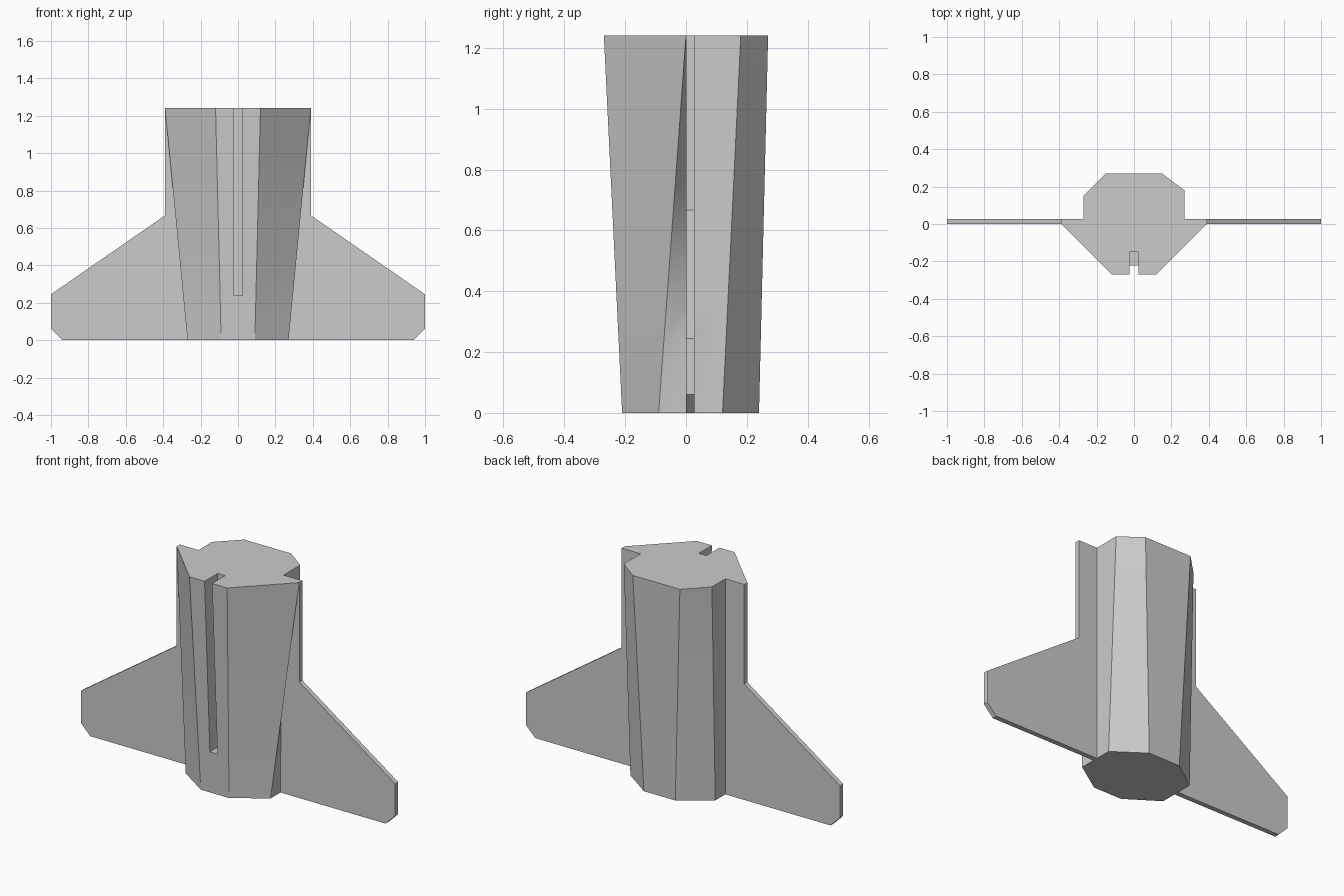
import bpy
import bmesh

cube = bpy.data.objects.get("Cube")
if cube:
    bpy.data.objects.remove(cube, do_unlink=True)

HEIGHT = 1.24

grey = bpy.data.materials.new("plain grey")
grey.diffuse_color = (0.6, 0.6, 0.6, 1)
grey.use_nodes = True
grey.node_tree.nodes["Principled BSDF"].inputs["Base Color"].default_value = (0.6, 0.6, 0.6, 1)


def loft(name, rings):
    """Join a stack of equal-length point rings and cap both ends."""
    bm = bmesh.new()
    rows = [[bm.verts.new(p) for p in ring] for ring in rings]
    n = len(rows[0])
    for a, b in zip(rows, rows[1:]):
        for i in range(n):
            j = (i + 1) % n
            bm.faces.new((a[i], a[j], b[j], b[i]))
    bm.faces.new(rows[0][::-1])
    bm.faces.new(rows[-1])
    bmesh.ops.recalc_face_normals(bm, faces=bm.faces)
    mesh = bpy.data.meshes.new(name)
    bm.to_mesh(mesh)
    bm.free()
    mesh.materials.append(grey)
    obj = bpy.data.objects.new(name, mesh)
    bpy.context.collection.objects.link(obj)
    return obj


# Body: octagonal foot lofted to a top whose front corners flare out over the fins
foot = [(-0.09, -0.21), (0.09, -0.21), (0.27, -0.09), (0.27, 0.01), (0.27, 0.12),
        (0.10, 0.24), (-0.10, 0.24), (-0.27, 0.12), (-0.27, 0.01), (-0.27, -0.09)]
head = [(-0.12, -0.27), (0.12, -0.27), (0.39, 0), (0.27, 0.01), (0.27, 0.18),
        (0.15, 0.27), (-0.15, 0.27), (-0.27, 0.15), (-0.27, 0.01), (-0.39, 0)]
STEPS = 10
rings = []
for s in range(STEPS + 1):
    t = s / STEPS
    rings.append([(a[0] + (b[0] - a[0]) * t, a[1] + (b[1] - a[1]) * t, HEIGHT * t)
                  for a, b in zip(foot, head)])
body = loft("body", rings)

# Slot in the front, open at the top
slot = [(-0.024, -0.4), (0.024, -0.4), (0.024, -0.15), (-0.024, -0.15)]
cutter = loft("slot_cutter", [[(x, y, z) for x, y in slot] for z in (0.24, 1.4)])
cutter.hide_render = True
cut = body.modifiers.new("slot", 'BOOLEAN')
cut.operation = 'DIFFERENCE'
cut.solver = 'EXACT'
cut.object = cutter
bpy.ops.object.select_all(action='DESELECT')
body.select_set(True)
bpy.context.view_layer.objects.active = body
bpy.ops.object.modifier_apply(modifier="slot")
bpy.data.objects.remove(cutter, do_unlink=True)
bpy.ops.object.shade_smooth_by_angle(angle=0.35)

# Fins: thin clipped plates, one on each side
outline = [(0.27, 0), (0.94, 0), (1, 0.06), (1, 0.245), (0.39, 0.667),
           (0.39, HEIGHT), (0.27, HEIGHT)]
for name, side in (("left_fin", 1), ("right_fin", -1)):
    loft(name, [[(side * x, y, z) for x, z in outline] for y in (0, 0.028)])
